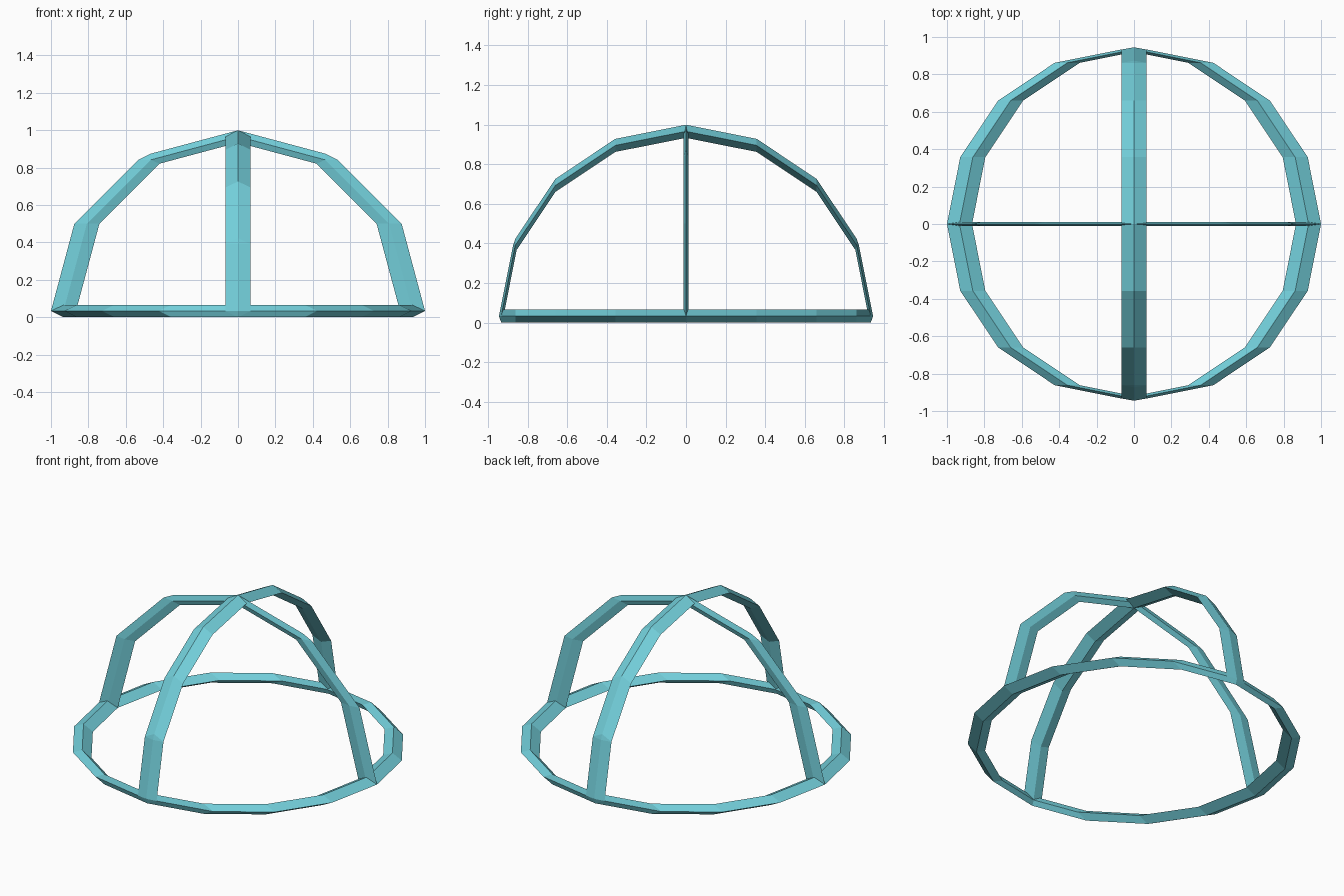
import bpy, bmesh, math
from mathutils import Vector

if "Cube" in bpy.data.objects:
    bpy.data.objects.remove(bpy.data.objects["Cube"])

R = 0.933                                     # centre-line radius
HX, HY, HZ = 0.067, 0.0115, 0.033             # half sizes of the diamond section
TIPS = [Vector(t) for t in ((HX, 0, 0), (-HX, 0, 0), (0, HY, 0),
                            (0, -HY, 0), (0, 0, HZ), (0, 0, -HZ))]

mat = bpy.data.materials.new("teal")
mat.diffuse_color = (0.17, 0.62, 0.70, 1)
mat.use_nodes = True
mat.node_tree.nodes["Principled BSDF"].inputs["Base Color"].default_value = mat.diffuse_color


def sweep(name, path):
    """Sweep a fixed-orientation diamond along a path, one hull per segment."""
    bm = bmesh.new()
    for a, b in zip(path, path[1:]):
        verts = [bm.verts.new(p + t) for p in (a, b) for t in TIPS]
        res = bmesh.ops.convex_hull(bm, input=verts, use_existing_faces=False)
        inner = {g for key in ("geom_interior", "geom_unused") for g in res[key]
                 if isinstance(g, bmesh.types.BMVert)}
        bmesh.ops.delete(bm, geom=list(inner), context='VERTS')
    bmesh.ops.dissolve_limit(bm, angle_limit=0.01, verts=bm.verts[:], edges=bm.edges[:])
    bmesh.ops.recalc_face_normals(bm, faces=bm.faces[:])
    me = bpy.data.meshes.new(name)
    bm.to_mesh(me)
    bm.free()
    me.materials.append(mat)
    ob = bpy.data.objects.new(name, me)
    bpy.context.collection.objects.link(ob)


def arc(n, total, u, v):
    """Points on an arc in the plane spanned by u and v."""
    u, v = Vector(u), Vector(v)
    return [Vector((0, 0, HZ)) + R * (math.cos(total * i / n) * u + math.sin(total * i / n) * v)
            for i in range(n + 1)]


# Base ring, side-to-side arch, front-to-back arch
sweep("base_ring", arc(16, math.tau, (1, 0, 0), (0, 1, 0)))
sweep("side_arch", arc(6, math.pi, (1, 0, 0), (0, 0, 1)))
sweep("front_back_arch", arc(8, math.pi, (0, 1, 0), (0, 0, 1)))
